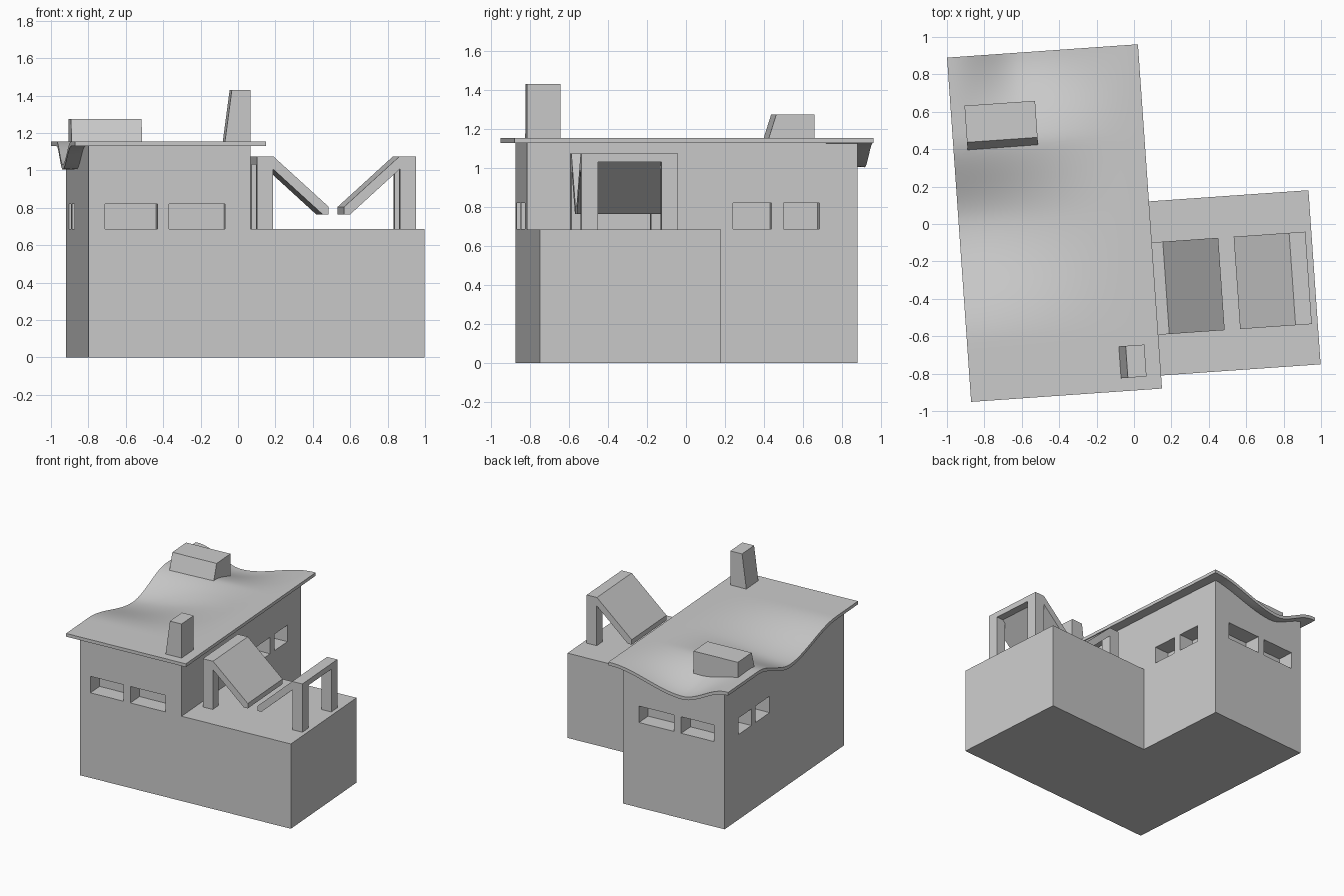
import bpy, bmesh, math

if "Cube" in bpy.data.objects:
    bpy.data.objects.remove(bpy.data.objects["Cube"])

TURN = math.radians(4)          # whole building is turned slightly on plan
U0, U1, V0, V1 = -0.859, 0.01, -0.818, 0.88      # main block plan
RU0, RU1, RV0, RV1 = -0.935, 0.088, -0.888, 0.957  # roof plan
DECK = 0.685


def finish(name, bm):
    bmesh.ops.recalc_face_normals(bm, faces=bm.faces)
    me = bpy.data.meshes.new(name)
    bm.to_mesh(me)
    bm.free()
    ob = bpy.data.objects.new(name, me)
    ob.rotation_euler.z = TURN
    bpy.context.collection.objects.link(ob)
    return ob


def activate(ob):
    bpy.ops.object.select_all(action='DESELECT')
    ob.select_set(True)
    bpy.context.view_layer.objects.active = ob


def prism(bm, pts, offset):
    f = bm.faces.new([bm.verts.new(p) for p in pts])
    ext = bmesh.ops.extrude_face_region(bm, geom=[f])
    verts = [g for g in ext['geom'] if isinstance(g, bmesh.types.BMVert)]
    bmesh.ops.translate(bm, verts=verts, vec=offset)


def add_box(bm, u0, u1, v0, v1, z0, z1):
    prism(bm, [(u0, v0, z0), (u1, v0, z0), (u1, v1, z0), (u0, v1, z0)], (0, 0, z1 - z0))


def box(name, *dims):
    bm = bmesh.new()
    add_box(bm, *dims)
    return finish(name, bm)


def step(t):
    t = max(0, min(1, t))
    return t * t * (3 - 2 * t)


def bell(t, lo, mid, hi):
    return step((t - lo) / (mid - lo)) if t < mid else step((hi - t) / (hi - mid))


def sag(u, v):
    a = (u - RU0) / (RU1 - RU0)
    b = (v - RV0) / (RV1 - RV0)
    left = bell(b, 0.17, 0.52, 0.77) * step(1 - a / 0.9)
    back = bell(a, 0.02, 0.38, 0.98) * step((b - 0.72) / 0.28)
    return 0.125 * max(left, back)


# Main block with recessed windows on all four sides
walls = box("main_walls", U0, U1, V0, V1, 0, 0.99)
bm = bmesh.new()
D, Z0, Z1 = 0.13, 0.687, 0.82
for a, b in ((-0.769, -0.488), (-0.428, -0.127)):
    add_box(bm, a, b, V0 - 0.05, V0 + D, Z0, Z1)
    add_box(bm, a, b, V1 - D, V1 + 0.05, Z0, Z1)
for a, b in ((0.24, 0.44), (0.50, 0.685)):
    add_box(bm, U0 - 0.05, U0 + D, a, b, Z0, Z1)
    add_box(bm, U1 - D, U1 + 0.05, a, b, Z0, Z1)
cutter = finish("window_cutter", bm)
cutter.hide_render = True
mod = walls.modifiers.new("windows", 'BOOLEAN')
mod.operation, mod.solver, mod.object = 'DIFFERENCE', 'EXACT', cutter
activate(walls)
bpy.ops.object.modifier_apply(modifier=mod.name)
bpy.data.objects.remove(cutter)

# Upper wall strip whose top follows the sagging roof
bm = bmesh.new()
corners = [(U0, V0), (U1, V0), (U1, V1), (U0, V1)]
ring = []
N = 24
for i in range(4):
    p, q = corners[i], corners[(i + 1) % 4]
    for k in range(N):
        u = p[0] + (q[0] - p[0]) * k / N
        v = p[1] + (q[1] - p[1]) * k / N
        ring.append((bm.verts.new((u, v, 0.99)),
                     bm.verts.new((u, v, 1.135 - sag(u, v)))))
for i, (lo, hi) in enumerate(ring):
    lo2, hi2 = ring[(i + 1) % len(ring)]
    bm.faces.new((lo, lo2, hi2, hi))
finish("upper_wall", bm)

# Lower wing with flat deck
box("terrace_block", U1, 0.943, V0, 0.115, 0, DECK)

# Sagging roof sheet
bm = bmesh.new()
NU, NV = 36, 60
grid = []
for j in range(NV + 1):
    v = RV0 + (RV1 - RV0) * j / NV
    row = []
    for i in range(NU + 1):
        u = RU0 + (RU1 - RU0) * i / NU
        row.append(bm.verts.new((u, v, 1.155 - sag(u, v))))
    grid.append(row)
faces = [bm.faces.new((grid[j][i], grid[j][i + 1], grid[j + 1][i + 1], grid[j + 1][i]))
         for j in range(NV) for i in range(NU)]
ext = bmesh.ops.extrude_face_region(bm, geom=faces, use_keep_orig=True)
bmesh.ops.translate(bm, vec=(0, 0, -0.026),
                    verts=[g for g in ext['geom'] if isinstance(g, bmesh.types.BMVert)])
roof = finish("roof", bm)
activate(roof)
bpy.ops.object.shade_smooth_by_angle(angle=math.radians(40))

# Chimney with one sloping side
bm = bmesh.new()
prism(bm, [(-0.13, V0, 1.13), (U1, V0, 1.13), (U1, V0, 1.43), (-0.09, V0, 1.43)], (0, 0.171, 0))
finish("chimney", bm)

# Roof box with sloping front
bm = bmesh.new()
prism(bm, [(-0.86, 0.43, 1.06), (-0.86, 0.694, 1.06), (-0.86, 0.694, 1.275), (-0.86, 0.498, 1.275)],
      (0.378, 0, 0))
finish("roof_box", bm)

# Pair of sloping shelters facing each other on the deck
MID, F0, F1, PW = 0.4855, -0.6, -0.105, 0.085
PROFILE = [(0.911, 1.075), (0.824, 1.075), (0.527, 0.805), (0.527, 0.765),
           (0.56, 0.765), (0.851, 1.03), (0.911, 1.03)]
for side, flip in (("right", False), ("left", True)):
    def mu(u):
        return 2 * MID - u if flip else u
    bm = bmesh.new()
    prism(bm, [(mu(u), F0, z) for u, z in PROFILE], (0, F1 - F0, 0))
    finish(side + "_shelter_slab", bm)
    a, b = sorted((mu(0.826), mu(0.911)))
    for label, v in (("front", F0), ("back", F1 - PW)):
        box(f"{side}_{label}_post", a, b, v, v + PW, DECK, 1.03)
